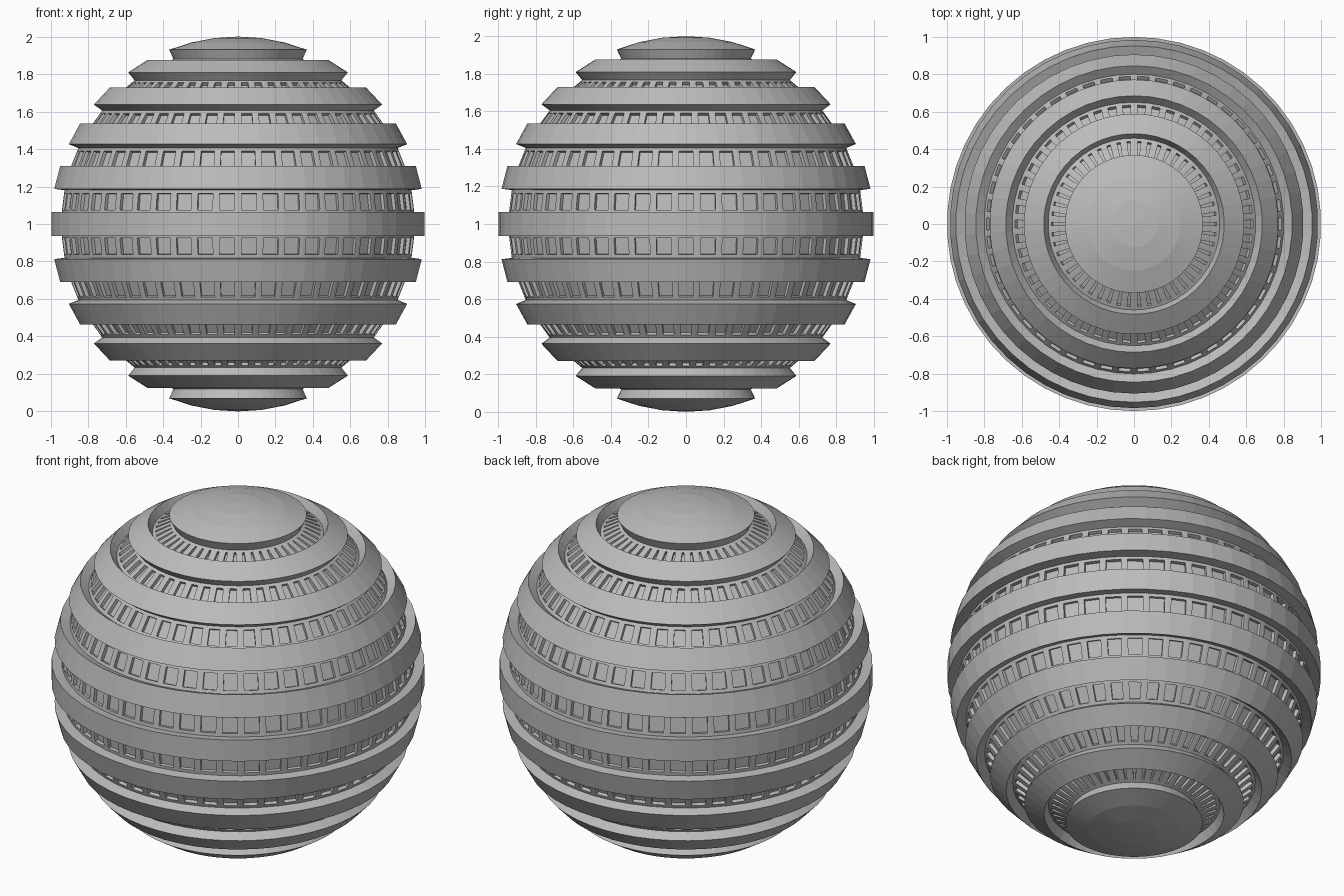
import bpy, bmesh, math

# Remove the default cube
cube = bpy.data.objects.get("Cube")
if cube:
    bpy.data.objects.remove(cube)

SEGMENTS = 50          # sides around the axis
RINGS = 25             # latitude bands from pole to pole
GROOVE = 0.055         # depth of the alternate bands
MARGIN = 0.018         # frame left around each pocket
POCKET = 0.02          # depth of the pockets

# Single grey material
grey = bpy.data.materials.new("plain grey")
grey.use_nodes = True
colour = (0.5, 0.5, 0.5, 1)
grey.diffuse_color = colour
grey.node_tree.nodes["Principled BSDF"].inputs["Base Color"].default_value = colour

# Faceted sphere
bm = bmesh.new()
bmesh.ops.create_uvsphere(bm, u_segments=SEGMENTS, v_segments=RINGS, radius=1)


def band(face):
    """Latitude band of a face, 0 at the equator."""
    z = face.calc_center_median().z
    return round(math.asin(max(-1, min(1, z))) / (math.pi / RINGS))


# Alternate bands sink to form the grooves; both caps stay whole
groove_faces = [f for f in bm.faces if abs(band(f)) in (1, 3, 5, 7, 9)]
bmesh.ops.inset_region(bm, faces=groove_faces, thickness=0, depth=-GROOVE,
                       use_boundary=True, use_even_offset=True)

# Each groove panel gets a framed, recessed pocket
bmesh.ops.inset_individual(bm, faces=groove_faces, thickness=MARGIN,
                           use_even_offset=True)
bmesh.ops.inset_individual(bm, faces=groove_faces, thickness=0.0,
                           depth=-POCKET, use_even_offset=True)

bmesh.ops.translate(bm, verts=bm.verts, vec=(0, 0, 1))
mesh = bpy.data.meshes.new("banded_sphere")
bm.to_mesh(mesh)
bm.free()
mesh.materials.append(grey)
sphere = bpy.data.objects.new("banded_sphere", mesh)
bpy.context.collection.objects.link(sphere)
